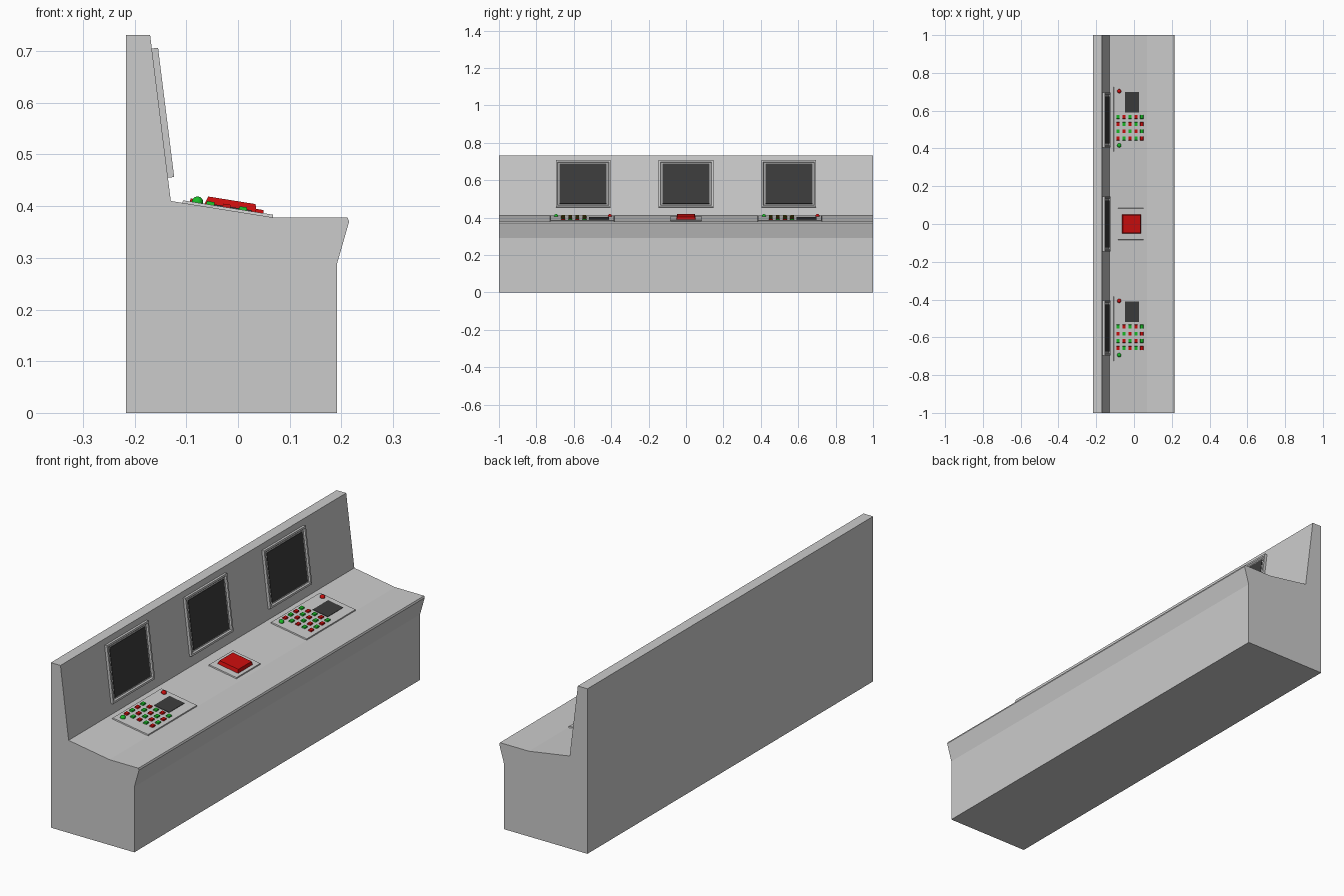
import bpy, bmesh, math
from mathutils import Matrix, Vector

if "Cube" in bpy.data.objects:
    bpy.data.objects.remove(bpy.data.objects["Cube"])


def material(name, rgb):
    m = bpy.data.materials.new(name)
    m.diffuse_color = (*rgb, 1)
    m.use_nodes = True
    m.node_tree.nodes["Principled BSDF"].inputs["Base Color"].default_value = m.diffuse_color
    return m


RED = material("red", (0.6, 0.004, 0.004))
GREEN = material("green", (0.01, 0.5, 0.02))
DARK = material("dark_glass", (0.045, 0.045, 0.045))


def finish(name, bm, mat=None, frame=None):
    if frame:
        bm.transform(frame)
    bmesh.ops.recalc_face_normals(bm, faces=bm.faces)
    me = bpy.data.meshes.new(name)
    bm.to_mesh(me)
    bm.free()
    ob = bpy.data.objects.new(name, me)
    bpy.context.collection.objects.link(ob)
    if mat:
        me.materials.append(mat)
    return ob


def plate(name, frame, x, y, sx, sy, z0, z1, mat=None, taper=0.0, rim=0.0, depth=0.0):
    """Slab lying on a sloped surface, optionally tapered or with a recessed top."""
    bm = bmesh.new()
    bmesh.ops.create_cube(bm, size=1)
    for v in bm.verts:
        top = v.co.z > 0
        t = taper if top else 0
        v.co = Vector((x + math.copysign(sx / 2 - t, v.co.x),
                       y + math.copysign(sy / 2 - t, v.co.y),
                       z1 if top else z0))
    if rim:
        bm.normal_update()
        face = max(bm.faces, key=lambda f: f.calc_center_median().z)
        bmesh.ops.inset_region(bm, faces=[face], thickness=rim)
        # second loop gives the recess a bevelled wall
        bmesh.ops.inset_region(bm, faces=[face], thickness=0.006, depth=-depth)
    return finish(name, bm, mat, frame)


def dome(name, frame, x, y, r, mat):
    bm = bmesh.new()
    bmesh.ops.create_uvsphere(bm, u_segments=16, v_segments=10, radius=r)
    bmesh.ops.translate(bm, verts=bm.verts, vec=(x, y, 0.006))
    for f in bm.faces:
        f.smooth = True
    return finish(name, bm, mat, frame)


# Console body: side profile extruded along y
profile = [(-0.217, 0), (0.192, 0), (0.192, 0.29), (0.215, 0.37), (0.212, 0.378),
           (0.07, 0.378), (-0.13, 0.41), (-0.17, 0.731), (-0.217, 0.731)]
bm = bmesh.new()
base = bm.faces.new([bm.verts.new((x, -1, z)) for x, z in profile])
ext = bmesh.ops.extrude_face_region(bm, geom=[base])
bmesh.ops.translate(bm, vec=(0, 2, 0),
                    verts=[v for v in ext["geom"] if isinstance(v, bmesh.types.BMVert)])
finish("console_body", bm)

# Local frames: z is the surface normal, x runs down the slope
desk = Matrix.Translation((-0.02, 0, 0.3924)) @ Matrix.Rotation(math.atan2(0.032, 0.2), 4, 'Y')
wall = (Matrix.Translation((-0.151, 0, 0.58))
        @ Matrix.Rotation(math.pi / 2 - math.atan2(0.04, 0.321), 4, 'Y'))

# Monitors on the back wall
for i, y in enumerate((-0.55, 0, 0.55)):
    plate(f"monitor_frame_{i}", wall, 0, y, 0.252, 0.292, -0.004, 0.012,
          rim=0.012, depth=0.006)
    plate(f"monitor_screen_{i}", wall, 0, y, 0.216, 0.25, 0, 0.008, DARK)

# Two identical control panels
for i, y in enumerate((-0.555, 0.555)):
    plate(f"control_panel_{i}", desk, 0, y, 0.18, 0.345, -0.004, 0.005, taper=0.002)
    plate(f"panel_display_{i}", desk, 0.008, y + 0.09, 0.075, 0.108, 0, 0.007, DARK)
    for row in range(4):
        for col in range(5):
            mat = RED if (row + col) % 2 else GREEN
            plate(f"key_{i}_{row}_{col}", desk, -0.067 + 0.032 * col,
                  y + 0.012 - 0.038 * row, 0.018, 0.022, 0, 0.011, mat, taper=0.002)
    dome(f"red_knob_{i}", desk, -0.06, y + 0.148, 0.011, RED)
    dome(f"green_knob_{i}", desk, -0.06, y - 0.139, 0.011, GREEN)

# Large central button
plate("button_panel", desk, 0.003, 0, 0.14, 0.17, -0.004, 0.005, taper=0.002)
plate("big_red_button", desk, 0.005, 0, 0.105, 0.105, 0, 0.02, RED, taper=0.006)
